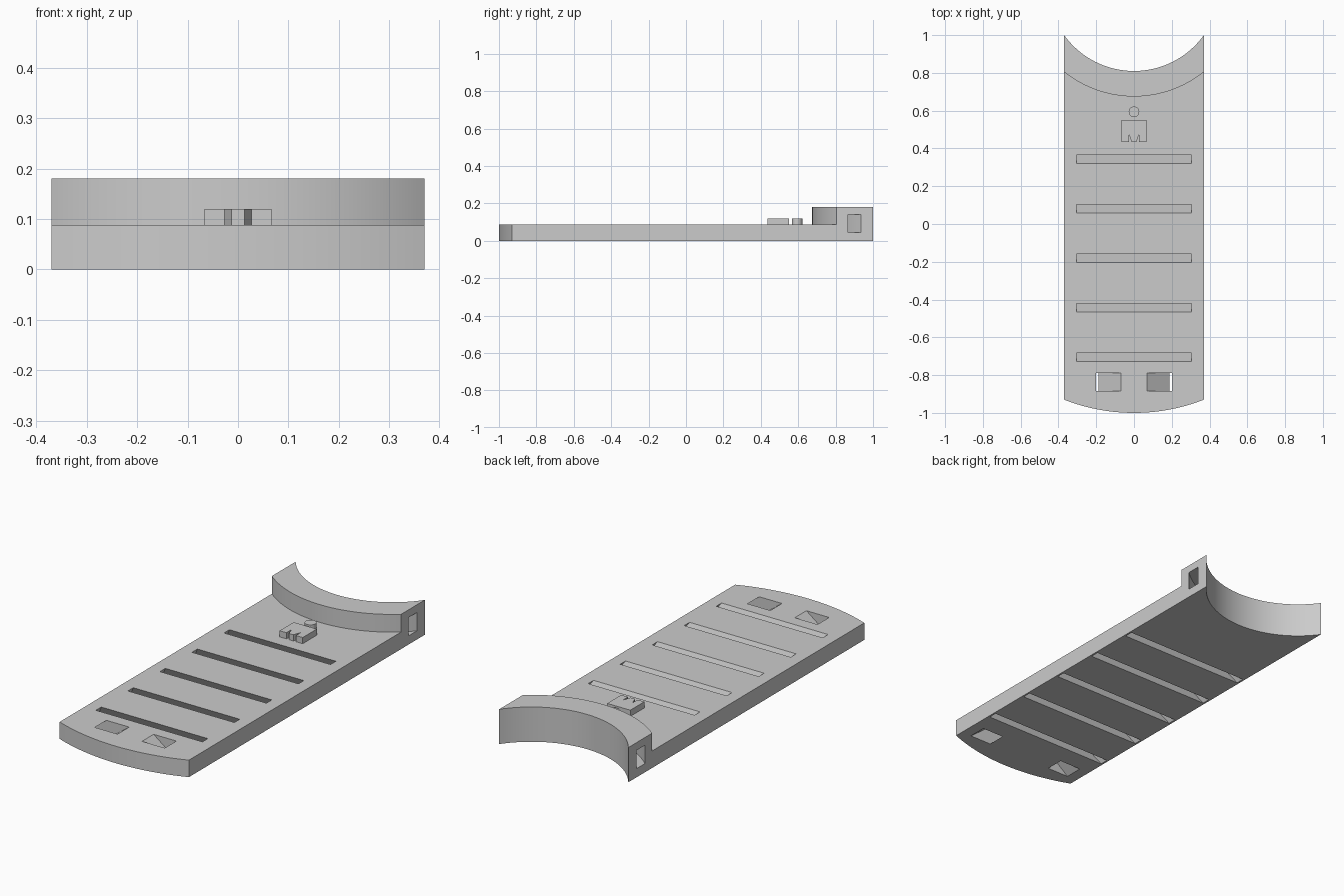
import bpy, bmesh, math

if "Cube" in bpy.data.objects:
    bpy.data.objects.remove(bpy.data.objects["Cube"])

HALF_W, PLATE_H, RIM_H = 0.37, 0.088, 0.18
CY = 1.265                      # shared centre of the rim arcs

grey = bpy.data.materials.new("plain_grey")
grey.diffuse_color = (0.6, 0.6, 0.6, 1)
grey.use_nodes = True
grey.node_tree.nodes["Principled BSDF"].inputs["Base Color"].default_value = grey.diffuse_color


def arc(cy, r, half, side, n=48):
    """Points left to right on a circle; side -1 takes its lower half."""
    a = math.asin(half / r)
    return [(r * math.sin(-a + 2 * a * i / n),
             cy + side * r * math.cos(-a + 2 * a * i / n)) for i in range(n + 1)]


def loft(name, low, high, z0, z1):
    """Closed solid between two matching outlines."""
    bm = bmesh.new()
    lo = [bm.verts.new((x, y, z0)) for x, y in low]
    hi = [bm.verts.new((x, y, z1)) for x, y in high]
    n = len(lo)
    bm.faces.new(lo[::-1])
    bm.faces.new(hi)
    for i in range(n):
        j = (i + 1) % n
        bm.faces.new((lo[i], lo[j], hi[j], hi[i]))
    bmesh.ops.recalc_face_normals(bm, faces=bm.faces[:])
    me = bpy.data.meshes.new(name)
    bm.to_mesh(me)
    bm.free()
    me.materials.append(grey)
    ob = bpy.data.objects.new(name, me)
    bpy.context.collection.objects.link(ob)
    return ob


def prism(name, outline, z0, z1):
    return loft(name, outline, outline, z0, z1)


def slanted_cutter(top, bottom, over=0.1):
    """Cutter from rect (x0, x1, y0, y1) at plate top to one at the bottom."""
    def rect(t):
        x0, x1, y0, y1 = [b + (a - b) * t for a, b in zip(top, bottom)]
        return [(x0, y0), (x1, y0), (x1, y1), (x0, y1)]
    return loft("cutter", rect(-over), rect(1 + over),
                -over * PLATE_H, (1 + over) * PLATE_H)


def boolean(ob, other, op):
    bpy.context.view_layer.objects.active = ob
    m = ob.modifiers.new("bool", 'BOOLEAN')
    m.operation, m.object, m.solver = op, other, 'EXACT'
    bpy.ops.object.modifier_apply(modifier=m.name)
    bpy.data.objects.remove(other)


def smooth(ob):
    bpy.ops.object.select_all(action='DESELECT')
    ob.select_set(True)
    bpy.context.view_layer.objects.active = ob
    bpy.ops.object.shade_smooth_by_angle(angle=math.radians(30))


# Plate with bowed front edge, joined to the raised curved rim
base = prism("slotted_base", arc(0.013, 1.013, HALF_W, -1)
             + arc(CY, 0.52, HALF_W, -1)[::-1], 0, PLATE_H)
rim = prism("rim", arc(CY, 0.59, HALF_W, -1)
            + arc(CY, 0.455, HALF_W, -1)[::-1], 0, RIM_H)
boolean(base, rim, 'UNION')

# Curved strap tunnel through the rim
tunnel = prism("cutter", arc(CY, 0.545, 0.39, -1)
               + arc(CY, 0.496, 0.39, -1)[::-1], 0.045, 0.14)
boolean(base, tunnel, 'DIFFERENCE')

# Five cross slots, slanting back and widening downwards
for i in range(5):
    y = 0.343 - 0.262 * i
    boolean(base, slanted_cutter((-0.305, 0.305, y - 0.022, y + 0.022),
                                 (-0.36, 0.36, y + 0.023, y + 0.067)), 'DIFFERENCE')

# Two front openings, slanting outwards
for s in (-1, 1):
    top = sorted((s * 0.07, s * 0.2))
    low = sorted((s * 0.188, s * 0.312))
    boolean(base, slanted_cutter((*top, -0.885, -0.79), (*low, -0.885, -0.79)),
            'DIFFERENCE')
smooth(base)

# Raised emblem: round head and notched body
head = prism("emblem_head", [(0.028 * math.cos(k * math.pi / 16),
                              0.594 + 0.028 * math.sin(k * math.pi / 16))
                             for k in range(32)], PLATE_H - 0.004, 0.12)
smooth(head)
half = [(0.013, 0.435), (0.027, 0.477), (0.027, 0.435), (0.066, 0.435), (0.066, 0.55)]
prism("emblem_body", half + [(-x, y) for x, y in half[::-1]], PLATE_H - 0.004, 0.12)
